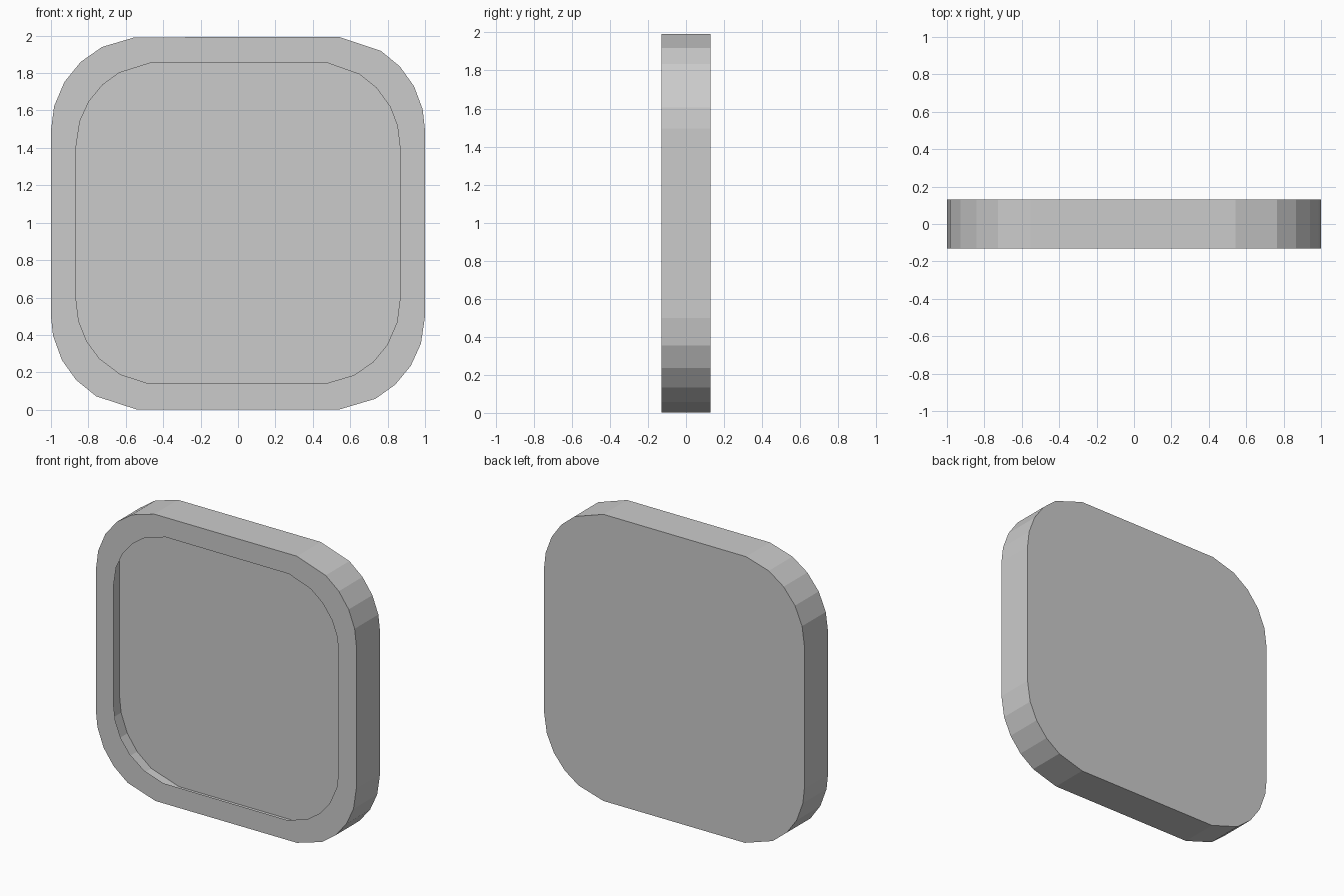
import bpy, bmesh
from math import radians, cos, sin

if "Cube" in bpy.data.objects:
    bpy.data.objects.remove(bpy.data.objects["Cube"])

FRONT, BACK = -0.13, 0.13

# Corner facet angles (from the side edge towards the top/bottom edge)
OUTER = {(1, 1): (0, 13, 28, 43, 58, 85), (-1, 1): (0, 15, 31, 47, 63, 84),
         (-1, -1): (0, 12, 28, 43, 59, 85), (1, -1): (0, 17, 32, 47, 62, 85)}
INNER = {(1, 1): (0, 14, 28, 44, 59, 82), (-1, 1): (0, 17, 32, 47, 61, 84),
         (-1, -1): (0, 14, 29, 44, 62, 82), (1, -1): (0, 15, 32, 47, 63, 84)}


def outline(corners, half_x, half_z, radius):
    """Faceted rounded square, counter-clockwise seen from the front."""
    pts = []
    for (sx, sz), angles in corners.items():
        seq = angles if sx * sz > 0 else angles[::-1]
        for a in seq:
            a = radians(a)
            pts.append((sx * (half_x - radius + radius * cos(a)),
                        0.997 + sz * (half_z - radius + radius * sin(a))))
    return pts


bm = bmesh.new()


def ring(pts, y):
    return [bm.verts.new((x, y, z)) for x, z in pts]


def bridge(a, b):
    n = len(a)
    for i in range(n):
        j = (i + 1) % n
        bm.faces.new((a[i], a[j], b[j], b[i]))


outer = outline(OUTER, 1.0, 0.997, 0.5)
inner = outline(INNER, 0.865, 0.86, 0.445)
back, front = ring(outer, BACK), ring(outer, FRONT)
lip = ring(inner, FRONT)

# Thin hollow shell: side wall, flat front rim with an opening, back sheet
bridge(back, front)
bridge(front, lip)
bm.faces.new(back[::-1])
bmesh.ops.recalc_face_normals(bm, faces=bm.faces[:])

mesh = bpy.data.meshes.new("hollow_panel")
bm.to_mesh(mesh)
bm.free()
panel = bpy.data.objects.new("hollow_panel", mesh)
bpy.context.collection.objects.link(panel)
